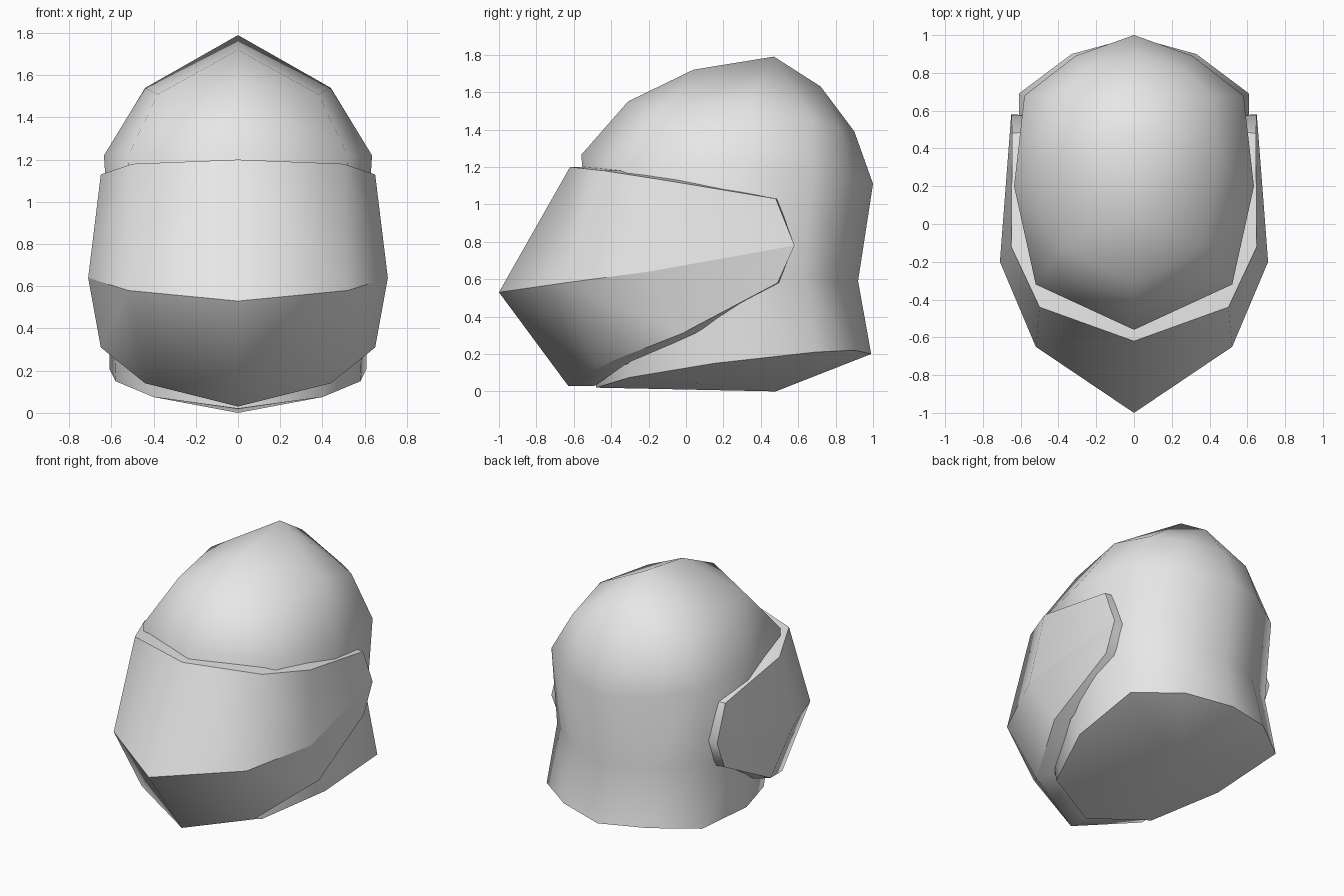
import bpy
import bmesh

cube = bpy.data.objects.get("Cube")
if cube:
    bpy.data.objects.remove(cube)

gray = bpy.data.materials.new("plain_gray")
gray.use_nodes = True
gray.diffuse_color = (0.8, 0.8, 0.8, 1)
gray.node_tree.nodes["Principled BSDF"].inputs["Base Color"].default_value = gray.diffuse_color


def ring(bm, points):
    return [bm.verts.new(p) for p in points]


def strip(bm, low, high):
    """Band of quads between two half rings that run from back to front."""
    for i in range(len(low) - 1):
        bm.faces.new((low[i], high[i], high[i + 1], low[i + 1]))


def finish(bm, name, creases=()):
    """Smooth faces, keep hard edges, mirror the half to the other side."""
    for face in bm.faces:
        face.smooth = True
    bm.normal_update()
    for edge in bm.edges:
        on_crease = all(v in creases for v in edge.verts)
        edge.smooth = not on_crease and edge.calc_face_angle(0) < 1.0
    mesh = bpy.data.meshes.new(name)
    bm.to_mesh(mesh)
    bm.free()
    mesh.materials.append(gray)
    obj = bpy.data.objects.new(name, mesh)
    bpy.context.collection.objects.link(obj)
    mirror = obj.modifiers.new("mirror", 'MIRROR')
    mirror.use_clip = True
    mirror.merge_threshold = 0.001
    return obj


# Helmet shell: half rings from the neck rim up to the brow and crown
bm = bmesh.new()
rim = ring(bm, [(0, .99, .2), (.33, .9, .22), (.61, .69, .21),
                (.58, .15, .15), (.4, -.3, .075), (0, -.48, .02)])
neck = ring(bm, [(0, .92, .59), (.3, .82, .6), (.57, .63, .62),
                 (.6, .18, .64), (.49, -.3, .65), (0, -.51, .66)])
brow = ring(bm, [(0, 1, 1.11), (.31, .89, 1.13), (.58, .68, 1.17),
                 (.635, .2, 1.22), (.52, -.32, 1.22), (0, -.56, 1.265)])
dome = ring(bm, [(0, .9, 1.39), (.25, .82, 1.41), (.42, .67, 1.45),
                 (.44, .33, 1.54), (.38, -.12, 1.51), (0, -.31, 1.55)])
for low, high in ((rim, neck), (neck, brow), (brow, dome)):
    strip(bm, low, high)

# Crown: triangles up to three points on the centre line
back, apex, front = ring(bm, [(0, .72, 1.63), (0, .47, 1.79), (0, .04, 1.72)])
for i, tip in enumerate((back, back, apex, front, front)):
    bm.faces.new((dome[i], tip, dome[i + 1]))
bm.faces.new((dome[2], back, apex))
bm.faces.new((dome[3], apex, front))

# Underside: shallow fan
base = bm.verts.new((0, .48, 0))
for i in range(len(rim) - 1):
    bm.faces.new((base, rim[i], rim[i + 1]))
finish(bm, "helmet_shell", rim)

# Visor: two bands meeting at a ridge, with a thick edge running into the shell
bm = bmesh.new()
profiles = [
    [(.645, .49, .58), (.65, -.02, .31), (.44, -.45, .14), (0, -.63, .03)],
    [(.65, .58, .78), (.71, -.2, .64), (.52, -.65, .58), (0, -1, .53)],
    [(.645, .48, 1.03), (.65, -.12, 1.13), (.5, -.44, 1.18), (0, -.62, 1.2)],
]
inset, pivot = .88, .55
outer = [ring(bm, p) for p in profiles]
inner = [ring(bm, [(x * inset, pivot + (y - pivot) * inset, z) for x, y, z in p])
         for p in profiles]
for k in range(2):
    strip(bm, outer[k], outer[k + 1])
    strip(bm, inner[k + 1], inner[k])
    bm.faces.new((outer[k][0], inner[k][0], inner[k + 1][0], outer[k + 1][0]))
strip(bm, outer[2], inner[2])
strip(bm, inner[0], outer[0])
finish(bm, "visor", outer[1])
